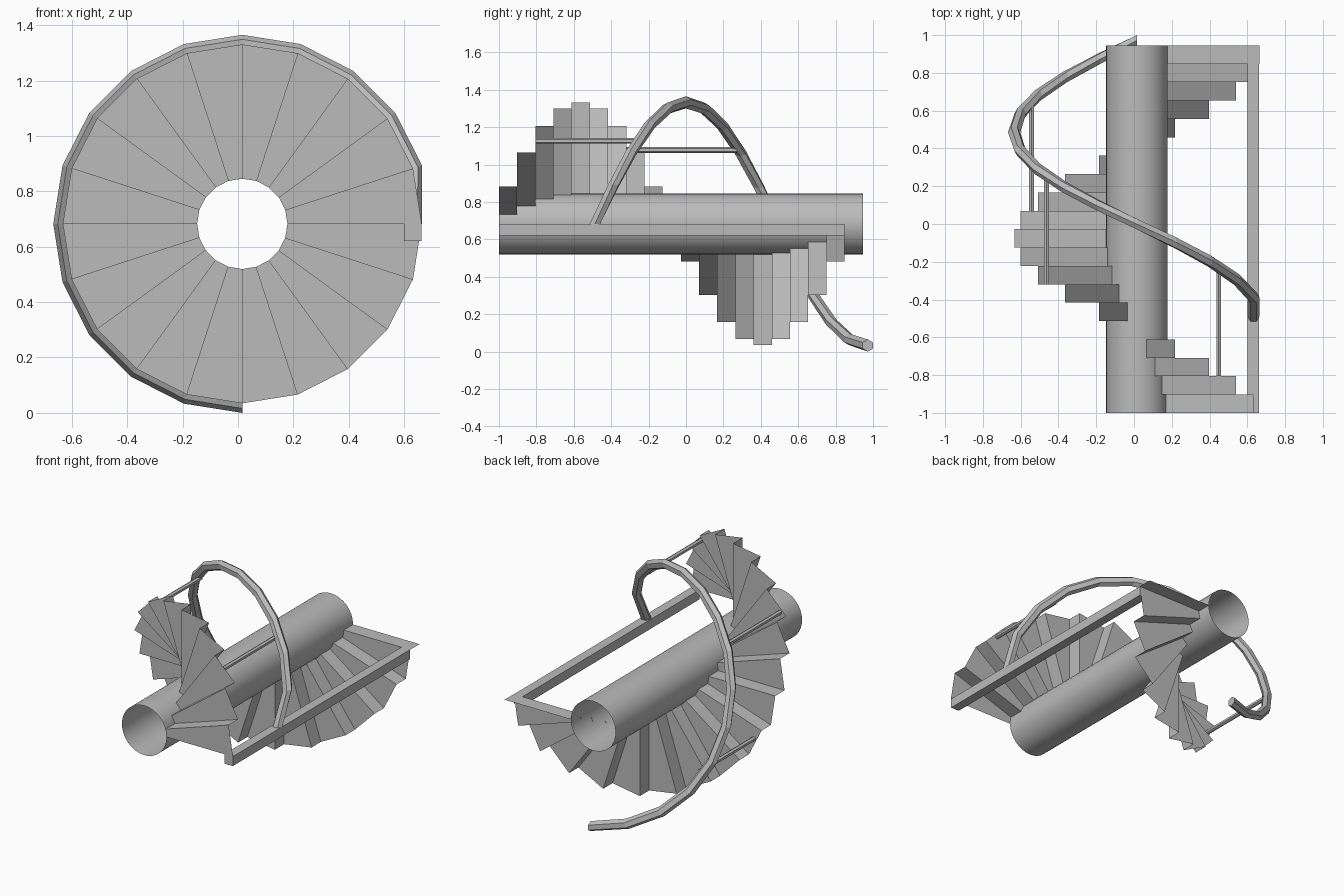
import bpy
import bmesh
from math import cos, sin, radians

if "Cube" in bpy.data.objects:
    bpy.data.objects.remove(bpy.data.objects["Cube"], do_unlink=True)

CX, CZ = 0.0155, 0.6825      # axis of the spiral, running along y
STEPS, TURN = 20, 18         # treads and degrees per tread
RISE = 1.945 / STEPS
R_IN, R_OUT = 0.163, 0.648
RAIL_START = -0.487

grey = bpy.data.materials.new("plain_grey")
grey.use_nodes = True
grey.diffuse_color = (0.5, 0.5, 0.5, 1)
grey.node_tree.nodes["Principled BSDF"].inputs["Base Color"].default_value = (0.5, 0.5, 0.5, 1)


def polar(r, deg, y):
    a = radians(deg)
    return (CX + r * cos(a), y, CZ + r * sin(a))


def finish(bm, name, solid=True):
    bmesh.ops.remove_doubles(bm, verts=bm.verts, dist=0.0001)
    if solid:
        bmesh.ops.recalc_face_normals(bm, faces=bm.faces)
    mesh = bpy.data.meshes.new(name)
    bm.to_mesh(mesh)
    bm.free()
    mesh.materials.append(grey)
    obj = bpy.data.objects.new(name, mesh)
    bpy.context.collection.objects.link(obj)
    return obj


def loft(name, rings, caps=True):
    """Skin a list of closed rings of points."""
    bm = bmesh.new()
    loops = [[bm.verts.new(p) for p in ring] for ring in rings]
    n = len(loops[0])
    for a, b in zip(loops, loops[1:]):
        for i in range(n):
            j = (i + 1) % n
            bm.faces.new((a[i], a[j], b[j], b[i]))
    if caps:
        bm.faces.new(loops[0])
        bm.faces.new(loops[-1])
    return finish(bm, name)


# Open central tube
column = loft("central_column",
              [[polar(R_IN, i * 360 / 32, y) for i in range(32)] for y in (-1, 0.945)],
              caps=False)
bpy.context.view_layer.objects.active = column
column.select_set(True)
bpy.ops.object.shade_smooth_by_angle(angle=radians(30))
column.select_set(False)

# Folded sheet of wedge treads and radial risers
bm = bmesh.new()
for k in range(STEPS):
    a0, a1 = k * TURN, (k + 1) * TURN
    y0, y1 = -1 + k * RISE, -1 + (k + 1) * RISE
    tread = [polar(R_IN, a0, y0), polar(R_OUT, a0, y0), polar(R_OUT, a1, y0), polar(R_IN, a1, y0)]
    riser = [polar(R_IN, a1, y0), polar(R_OUT, a1, y0), polar(R_OUT, a1, y1), polar(R_IN, a1, y1)]
    for quad in (tread, riser):
        bm.faces.new([bm.verts.new(p) for p in quad])
finish(bm, "spiral_steps")

# Hexagonal handrail; its first point is drawn in above the straight post
rings = []
for i in range(16):
    r = 0.617 if i == 0 else 0.65
    y = RAIL_START + i * RISE
    rings.append([polar(r + 0.0325 * cos(radians(60 * j)), i * TURN,
                        y + 0.0325 * sin(radians(60 * j))) for j in range(6)])
loft("handrail", rings)

# Thin balusters from tread to handrail
for n, deg in enumerate((45.7, 140.4, 205.7), 1):
    x, _, z = polar(0.62, deg, 0)
    foot = -1 + int(deg // TURN) * RISE
    head = RAIL_START + deg / TURN * RISE
    loft(f"baluster_{n}",
         [[(x + 0.015 * sin(radians(60 * j)), y, z + 0.015 * cos(radians(60 * j)))
           for j in range(6)] for y in (foot, head)])

# Straight square post along the outer edge
x0, x1, z0, z1 = 0.6, 0.662, 0.62, CZ
loft("straight_post",
     [[(x0, y, z0), (x1, y, z0), (x1, y, z1), (x0, y, z1)] for y in (-1, -1 + 19 * RISE)])
